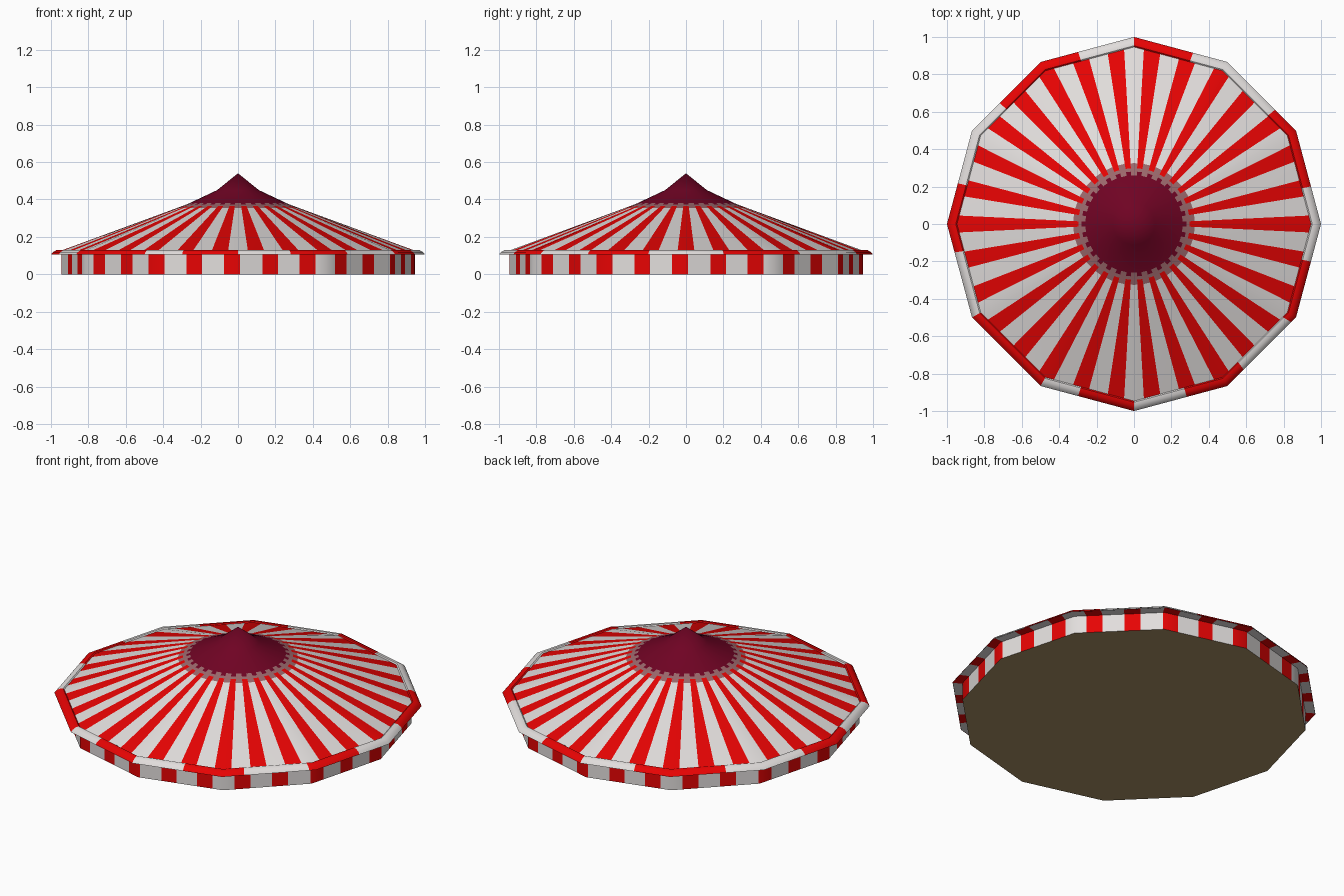
import bpy, bmesh, math

if "Cube" in bpy.data.objects:
    bpy.data.objects.remove(bpy.data.objects["Cube"])

SIDES = 12
STEP = 360 / SIDES


def material(name, rgb):
    m = bpy.data.materials.new(name)
    m.diffuse_color = (*rgb, 1)
    m.use_nodes = True
    m.node_tree.nodes["Principled BSDF"].inputs["Base Color"].default_value = m.diffuse_color
    return m


RED, WHITE, CRIMSON, DUSTY, BROWN = range(5)
MATS = [material("red", (0.80, 0.001, 0.001)),
        material("white", (0.76, 0.73, 0.72)),
        material("crimson", (0.16, 0.001, 0.017)),
        material("dusty_pink", (0.33, 0.14, 0.15)),
        material("brown", (0.40, 0.28, 0.13))]


def stripe_cuts(count, phase, share):
    """Both edges of every red stripe, in degrees."""
    p = 360 / count
    return [(phase + i * p + s * share * p / 2) % 360
            for i in range(count) for s in (-1, 1)]


def in_stripe(a, count, phase, share):
    p = 360 / count
    return abs((a - phase + p / 2) % p - p / 2) < share * p / 2


def lathe(name, profile, cuts, rule):
    """Sweep a profile round a 12-sided plan, split at the given angles."""
    angles = sorted({round(a % 360, 3) for a in cuts + [i * STEP for i in range(SIDES)]})
    bm = bmesh.new()
    cols = []
    for a in angles:
        flat = math.cos(math.radians(STEP / 2)) / math.cos(math.radians(a % STEP - STEP / 2))
        c, s = math.cos(math.radians(a)), math.sin(math.radians(a))
        col = []
        for r, z in profile:
            k = r * (flat if r > 0.4 else 1)  # the cap is round
            col.append(bm.verts.new((k * c, k * s, z)))
        cols.append(col)
    for i, a in enumerate(angles):
        j = (i + 1) % len(angles)
        mid = (a + (angles[j] - a) % 360 / 2) % 360
        for q in range(len(profile) - 1):
            f = bm.faces.new((cols[i][q], cols[j][q], cols[j][q + 1], cols[i][q + 1]))
            f.material_index = rule(q, mid)
    bmesh.ops.remove_doubles(bm, verts=bm.verts, dist=1e-5)
    bmesh.ops.recalc_face_normals(bm, faces=bm.faces)
    me = bpy.data.meshes.new(name)
    bm.to_mesh(me)
    bm.free()
    for m in MATS:
        me.materials.append(m)
    ob = bpy.data.objects.new(name, me)
    bpy.context.collection.objects.link(ob)
    bpy.ops.object.select_all(action='DESELECT')
    ob.select_set(True)
    bpy.context.view_layer.objects.active = ob
    bpy.ops.object.shade_smooth_by_angle(angle=math.radians(40))
    return ob


# Striped wall with brown floor, stripes continuing under the eaves
WALL = (28, -92, 0.42)
lathe("wall_and_floor", [(0, 0), (0.945, 0), (0.945, 0.105), (0.999, 0.105)],
      stripe_cuts(*WALL),
      lambda q, a: BROWN if q == 0 else (RED if in_stripe(a, *WALL) else WHITE))

# Striped canopy with scalloped crimson cap
ROOF = (30, 0, 0.46)


def roof_rule(q, a):
    plain, striped = [(WHITE, WHITE), (DUSTY, RED), (DUSTY, DUSTY),
                      (CRIMSON, CRIMSON)][min(q, 3)] if q else (WHITE, RED)
    if q == 3:
        plain = DUSTY
    return striped if in_stripe(a, *ROOF) else plain


lathe("canopy", [(0.95, 0.125), (0.325, 0.355), (0.298, 0.365), (0.28, 0.372),
                 (0.26, 0.38), (0.112, 0.45), (0, 0.54)], stripe_cuts(*ROOF),
      lambda q, a: CRIMSON if q > 3 else roof_rule(q, a))

# Rounded rim with alternating bands
BANDS = [12, 39, 71, 90, 108, 138, 167, 189, 210, 240, 252, 270, 287, 307, 328, 348]
lathe("rim", [(0.94, 0.122), (0.953, 0.131), (0.972, 0.129),
              (0.99, 0.118), (1.0, 0.105)], BANDS,
      lambda q, a: RED if sum(b < a for b in BANDS) % 2 else WHITE)
